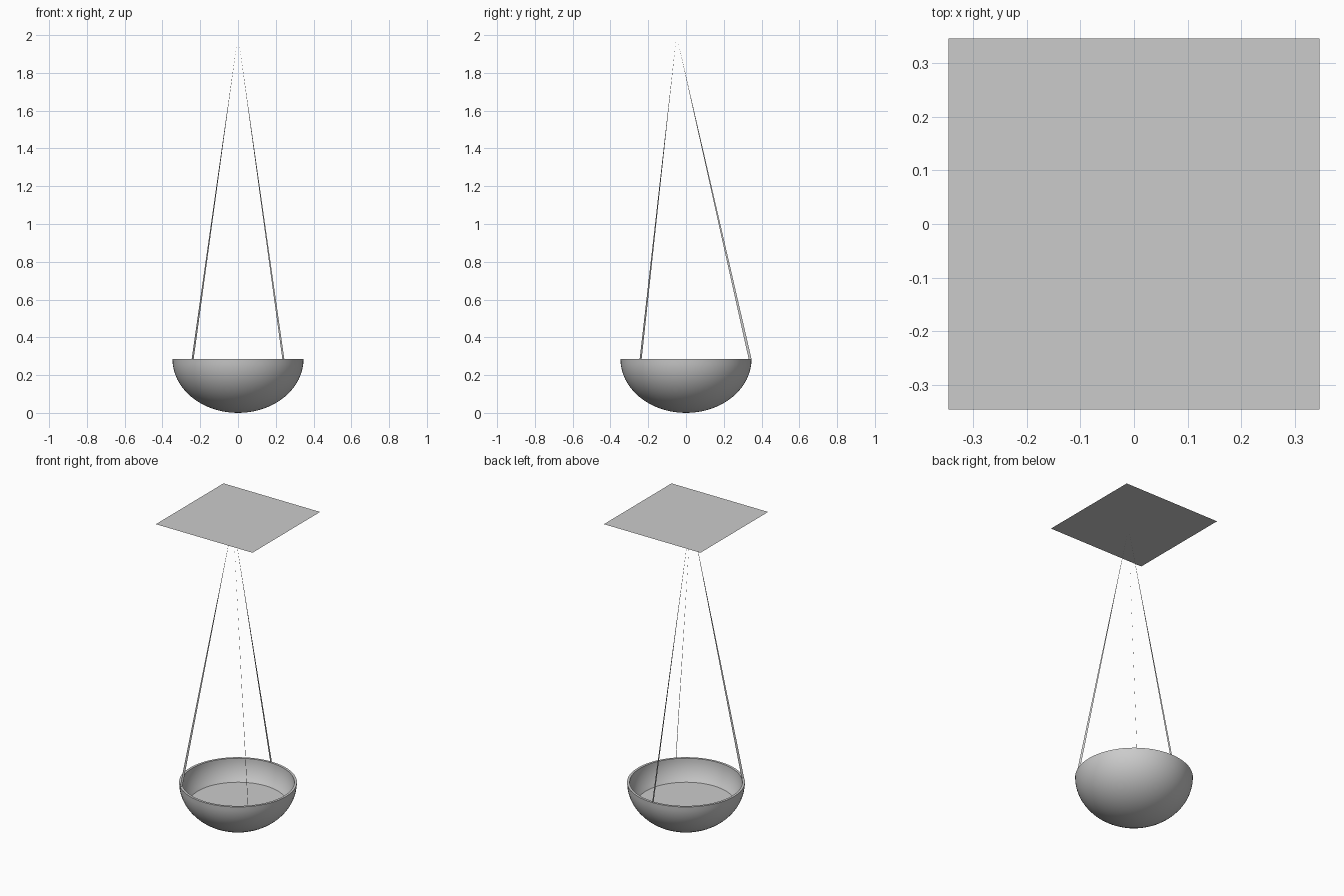
import bpy, math
from mathutils import Vector

if "Cube" in bpy.data.objects:
    bpy.data.objects.remove(bpy.data.objects["Cube"])

grey = bpy.data.materials.new("plain grey")
grey.diffuse_color = (0.6, 0.6, 0.6, 1)
grey.use_nodes = True
grey.node_tree.nodes["Principled BSDF"].inputs["Base Color"].default_value = grey.diffuse_color

R, RIM, SEG = 0.347, 0.285, 64
WALL = 0.015
APEX = Vector((0, -0.05, 2.0))


def make(name, verts, faces, smooth=False):
    me = bpy.data.meshes.new(name)
    me.from_pydata(verts, [], faces)
    me.materials.append(grey)
    ob = bpy.data.objects.new(name, me)
    bpy.context.collection.objects.link(ob)
    if smooth:
        bpy.context.view_layer.objects.active = ob
        ob.select_set(True)
        bpy.ops.object.shade_smooth_by_angle(angle=math.radians(35))
        ob.select_set(False)
    return ob


def lathe(name, profile):
    verts, faces, n = [], [], len(profile)
    for i in range(SEG):
        a = 2 * math.pi * i / SEG
        verts += [(r * math.cos(a), r * math.sin(a), z) for r, z in profile]
    for i in range(SEG):
        j = (i + 1) % SEG
        faces += [(i * n + k, j * n + k, j * n + k + 1, i * n + k + 1) for k in range(n - 1)]
    # close both ends of the profile with discs
    faces.append([i * n for i in reversed(range(SEG))])
    faces.append([i * n + n - 1 for i in range(SEG)])
    return make(name, verts, faces, True)


# Bowl: elliptical shell, flat rim, inner wall down to the flat soil level
STEPS = 16
outer = [(R * math.sin(t), RIM * (1 - math.cos(t)))
         for t in (math.pi / 2 * (k + 0.3) / (STEPS + 0.3) for k in range(STEPS + 1))]
SOIL = 0.15
inner = []
for k in range(9):
    z = RIM + (SOIL - RIM) * k / 8
    inner.append(((R - WALL) * math.sqrt(1 - ((RIM - z) / (RIM - WALL)) ** 2), z))
lathe("bowl", outer + inner)

# Cords: thin tapering strips from the rim to one point on the ceiling
for i, deg in enumerate((90, 225, 315)):
    d = Vector((math.cos(math.radians(deg)), math.sin(math.radians(deg)), 0))
    up = Vector((0, 0, RIM))
    make(f"cord_{i + 1}", [d * R + up, d * (R - WALL) + up, APEX], [(0, 1, 2)])

# Ceiling plate
make("ceiling_plate", [(-R, -R, 2), (R, -R, 2), (R, R, 2), (-R, R, 2)], [(0, 1, 2, 3)])
